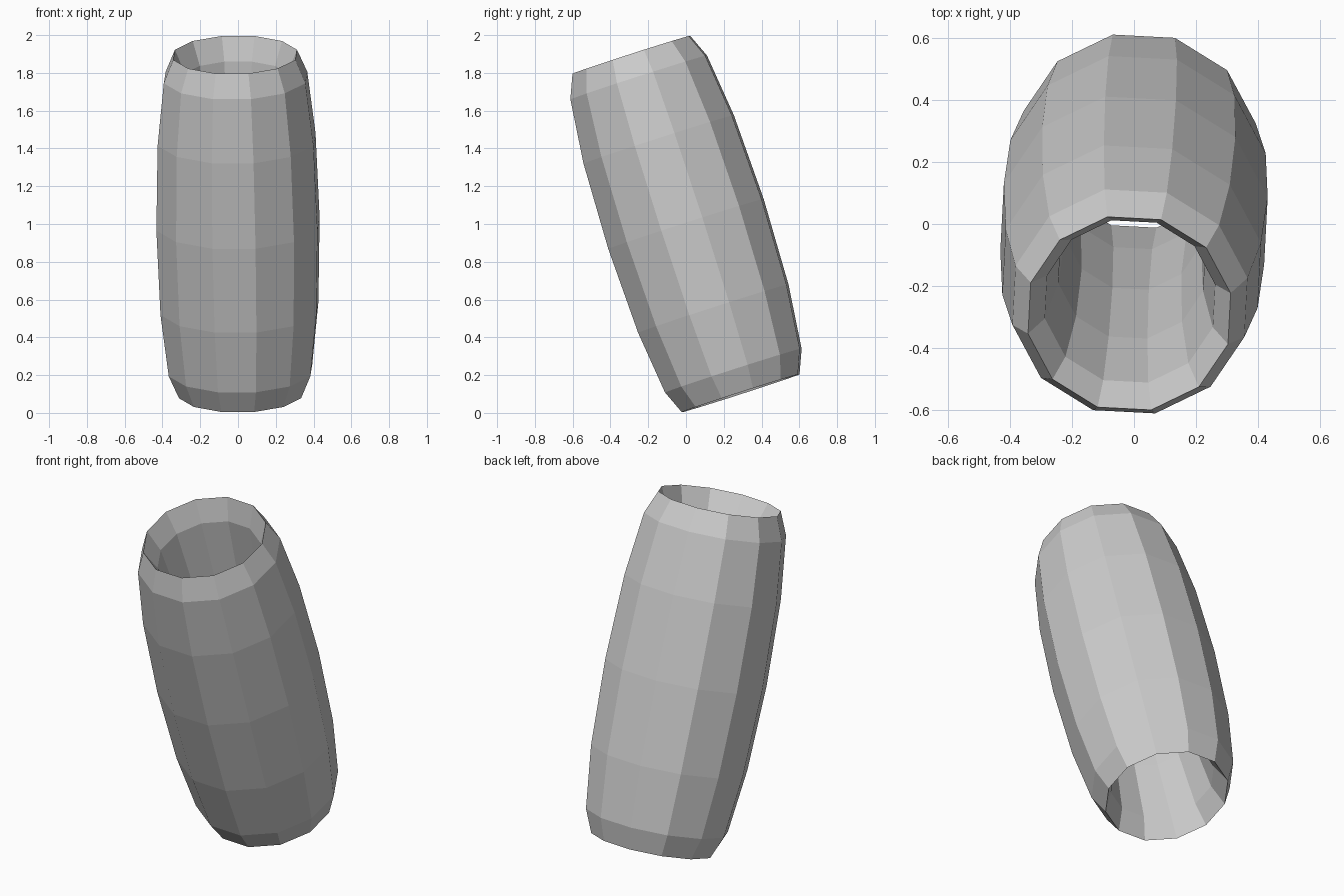
import bpy
from math import radians
from mathutils import Matrix, Euler

if "Cube" in bpy.data.objects:
    bpy.data.objects.remove(bpy.data.objects["Cube"])

RING, TUBE, HALF_HEIGHT = 0.335, 0.107, 0.9415

# Tall hollow barrel: a 12 x 12 ring stretched along its axis
bpy.ops.mesh.primitive_torus_add(major_segments=12, minor_segments=12,
                                 major_radius=RING, minor_radius=TUBE)
barrel = bpy.context.object
barrel.name = "hollow_barrel"

# Turn flat sides to the front, stretch, lean forward, then twist slightly
spin = Matrix.Rotation(radians(15), 4, 'Z')
stretch = Matrix.Diagonal((1, 1, HALF_HEIGHT / TUBE, 1))
lean = Euler((radians(17.9), 0, radians(-3))).to_matrix().to_4x4()
barrel.data.transform(Matrix.Translation((0, 0, 1)) @ lean @ stretch @ spin)
for face in barrel.data.polygons:
    face.use_smooth = False
barrel.data.update()
